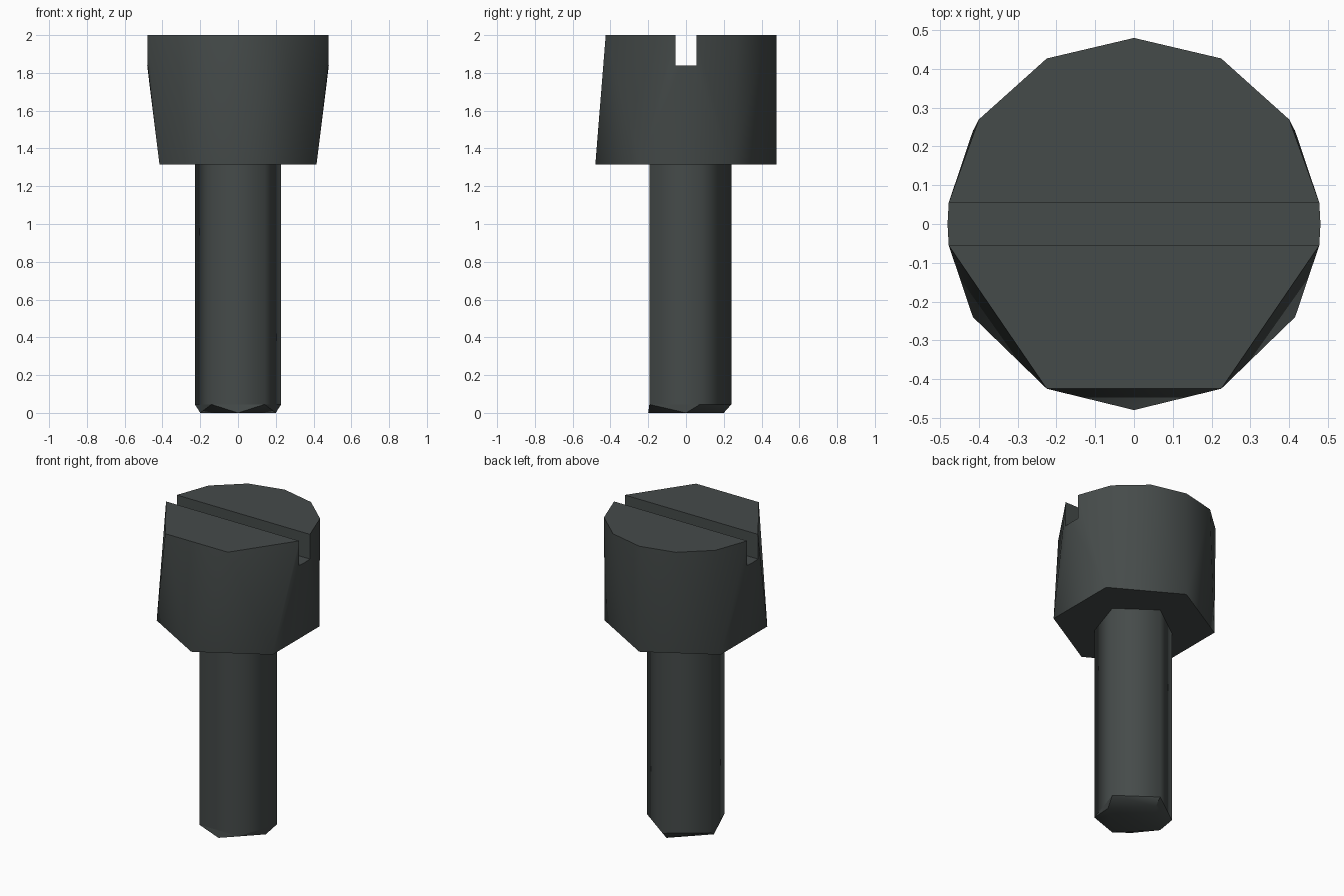
import bpy, bmesh
from math import sin, cos, tau, radians

if "Cube" in bpy.data.objects:
    bpy.data.objects.remove(bpy.data.objects["Cube"])

mat = bpy.data.materials.new("dark_metal")
mat.diffuse_color = (0.06, 0.07, 0.068, 1)
mat.use_nodes = True
mat.node_tree.nodes["Principled BSDF"].inputs["Base Color"].default_value = mat.diffuse_color


def ring(n, r, z):
    """Regular polygon with one corner towards the back."""
    return [(r * sin(tau * i / n), r * cos(tau * i / n), z) for i in range(n)]


def hull(name, points, drop_top=False):
    """Convex solid around the points, optionally open at the hidden top."""
    bm = bmesh.new()
    for p in points:
        bm.verts.new(p)
    bmesh.ops.convex_hull(bm, input=bm.verts[:])
    bmesh.ops.recalc_face_normals(bm, faces=bm.faces[:])
    if drop_top:
        caps = [f for f in bm.faces if f.normal.z > 0.99]
        bmesh.ops.delete(bm, geom=caps, context='FACES')
    me = bpy.data.meshes.new(name)
    bm.to_mesh(me)
    bm.free()
    me.materials.append(mat)
    ob = bpy.data.objects.new(name, me)
    bpy.context.collection.objects.link(ob)
    return ob


def activate(ob):
    bpy.ops.object.select_all(action='DESELECT')
    ob.select_set(True)
    bpy.context.view_layer.objects.active = ob


def smooth(ob, angle):
    activate(ob)
    bpy.ops.object.shade_smooth_by_angle(angle=radians(angle))


R, SLOT, FLOOR, NECK, TOP = 0.48, 0.055, 1.84, 1.315, 2.0

# Head: six-sided underside blending into a rounder top, finer at the back
points = ring(6, R, NECK) + [(0, R, TOP)]
for s in (-1, 1):
    points += [(s * x, y, TOP) for x, y in
               ((0.478, SLOT), (0.40, 0.27), (0.225, 0.427),
                (0.478, -SLOT), (0.225, -0.425))]
    points += [(s * 0.478, SLOT, FLOOR), (s * 0.478, -SLOT, FLOOR), (s * 0.481, 0, FLOOR)]
head = hull("screw_head", points)

# Driver slot
cutter = hull("slot_cutter", [(x, y, z) for x in (-1, 1) for y in (-SLOT, SLOT)
                              for z in (FLOOR, 2.3)])
cutter.hide_render = True
mod = head.modifiers.new("slot", 'BOOLEAN')
mod.operation = 'DIFFERENCE'
mod.solver = 'EXACT'
mod.object = cutter
activate(head)
bpy.ops.object.modifier_apply(modifier=mod.name)
bpy.data.objects.remove(cutter)
smooth(head, 78)

# Shaft: five-sided
shaft = hull("screw_shaft", ring(5, 0.24, 0.045) + ring(5, 0.24, NECK), drop_top=True)
low = bmesh.new()
low.from_mesh(shaft.data)
bmesh.ops.delete(low, geom=[f for f in low.faces if f.normal.z < -0.99], context='FACES')
low.to_mesh(shaft.data)
low.free()
smooth(shaft, 78)

# Chamfered tip: five sides down to a small four-sided end
tip = hull("screw_tip", ring(5, 0.24, 0.045) + ring(4, 0.2, 0), drop_top=True)
smooth(tip, 40)
